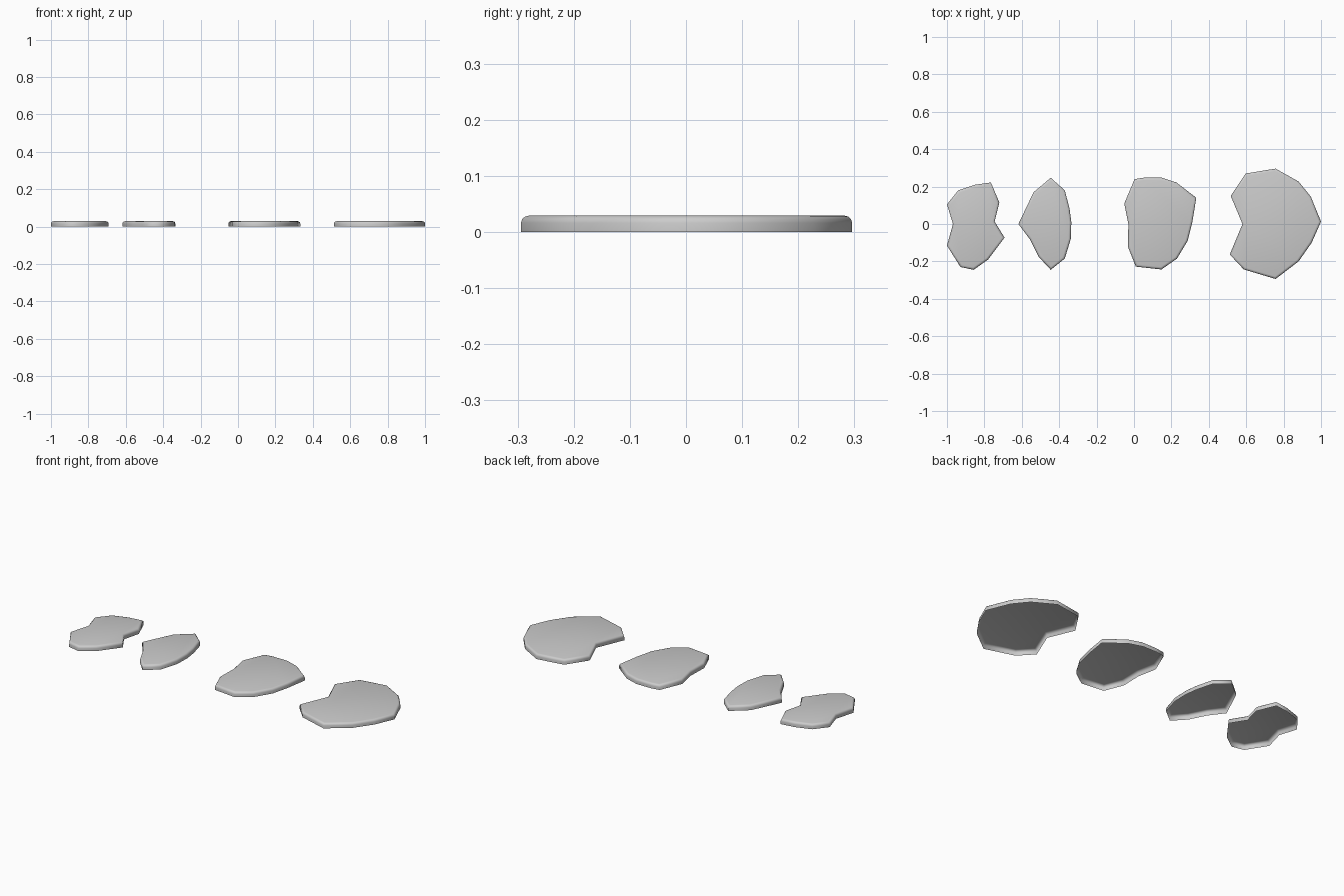
import bpy, bmesh

if "Cube" in bpy.data.objects:
    bpy.data.objects.remove(bpy.data.objects["Cube"])

HEIGHT = 0.029

# Top-view outlines of the four flat stones
outlines = {
    "small_notched_stone": [
        (-1.0, .105), (-.94, .18), (-.85, .21), (-.765, .222), (-.72, .115), (-.745, .013),
        (-.692, -.073), (-.78, -.19), (-.857, -.245), (-.928, -.23), (-1.0, -.115), (-.968, 0)],
    "narrow_stone": [
        (-.618, 0), (-.537, .17), (-.445, .247), (-.37, .18), (-.345, .085), (-.335, .01),
        (-.338, -.08), (-.37, -.185), (-.445, -.245), (-.51, -.175), (-.558, -.08)],
    "medium_stone": [
        (-.052, .11), (.003, .24), (.055, .248), (.147, .248), (.227, .222), (.333, .14),
        (.312, .01), (.287, -.09), (.23, -.185), (.147, -.243), (.01, -.228), (-.033, -.12),
        (-.03, 0)],
    "large_stone": [
        (.517, .15), (.597, .27), (.757, .296), (.88, .227), (.945, .147), (1.0, .013),
        (.95, -.1), (.88, -.2), (.757, -.294), (.587, -.243), (.512, -.163), (.58, 0)],
}


def stone(name, outline):
    bm = bmesh.new()
    top = bm.faces.new([bm.verts.new((x, y, HEIGHT)) for x, y in reversed(outline)])
    rim = list(top.edges)
    # Skirt dropping to the ground, open underneath
    ext = bmesh.ops.extrude_edge_only(bm, edges=rim)
    for v in ext["geom"]:
        if isinstance(v, bmesh.types.BMVert):
            v.co.z = 0
    bmesh.ops.recalc_face_normals(bm, faces=bm.faces)
    top.normal_update()
    if top.normal.z < 0:
        bmesh.ops.reverse_faces(bm, faces=bm.faces)
    # Rounded top edge
    bmesh.ops.bevel(bm, geom=list(top.edges), offset=0.013, segments=3,
                    profile=0.5, affect='EDGES')
    mesh = bpy.data.meshes.new(name)
    bm.to_mesh(mesh)
    bm.free()
    mesh.shade_smooth()
    obj = bpy.data.objects.new(name, mesh)
    bpy.context.collection.objects.link(obj)


for name, outline in outlines.items():
    stone(name, outline)
